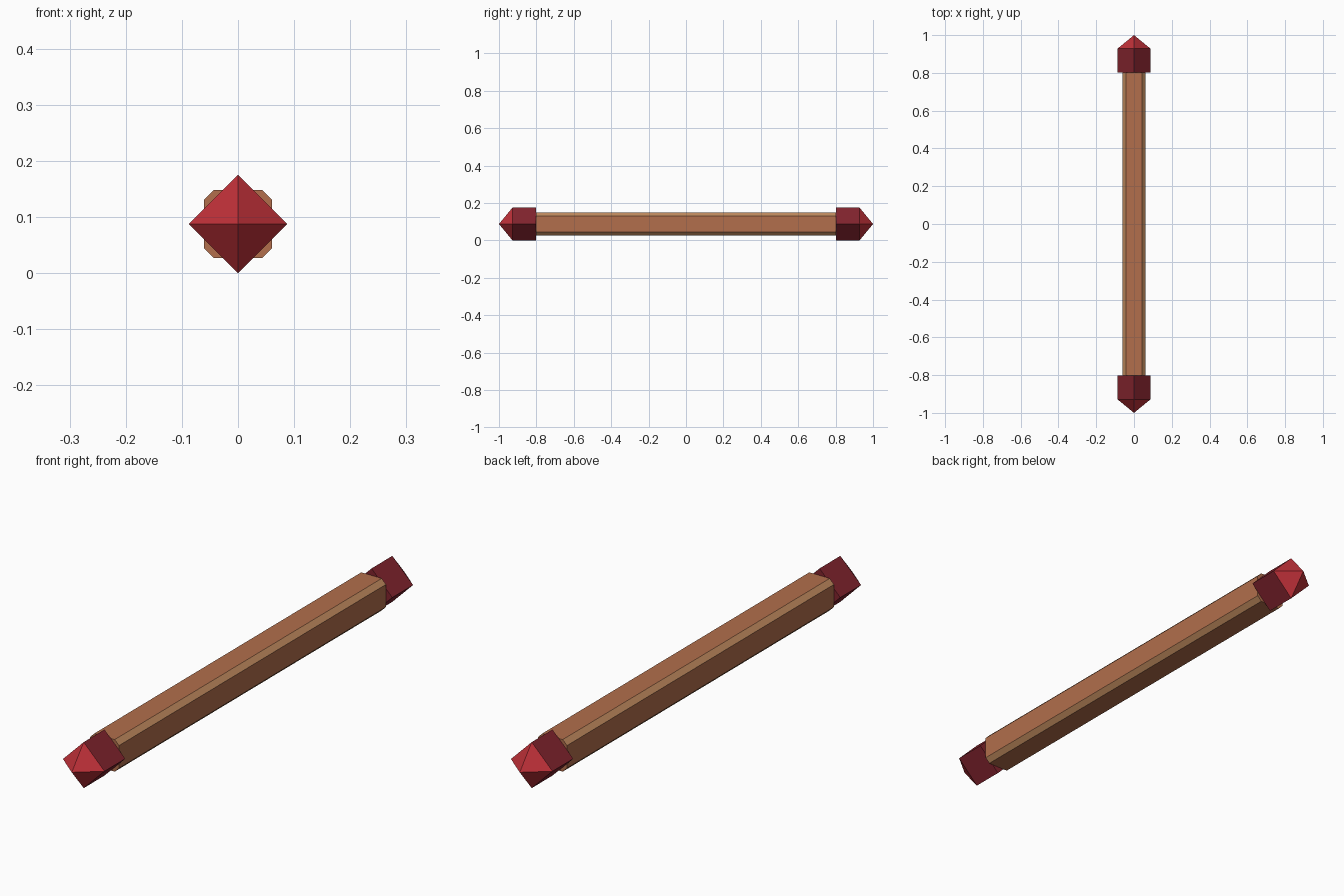
import bpy, math

if "Cube" in bpy.data.objects:
    bpy.data.objects.remove(bpy.data.objects["Cube"])

ZC = 0.0875   # height of the long axis


def material(name, rgb):
    m = bpy.data.materials.new(name)
    lin = [c / 12.92 if c <= 0.04045 else ((c + 0.055) / 1.055) ** 2.4
           for c in (v / 255 for v in rgb)]
    m.diffuse_color = (*lin, 1)
    m.use_nodes = True
    m.node_tree.nodes["Principled BSDF"].inputs["Base Color"].default_value = m.diffuse_color
    return m


wood = material("brown wood", (178, 110, 76))
edge_wood = material("light edge wood", (192, 138, 94))
dark_red = material("dark red", (130, 36, 46))
red = material("bright red", (190, 48, 56))


def loft(name, rings, tip, mats, rule):
    """Join equal rings of points along y; close the start, and the end flat or to a tip."""
    n = len(rings[0][1])
    verts = [(x, y, z + ZC) for y, ring in rings for x, z in ring]
    faces = [tuple(range(n))]
    for r in range(len(rings) - 1):
        for i in range(n):
            j = (i + 1) % n
            faces.append((r*n + i, r*n + n + i, r*n + n + j, r*n + j))
    last = (len(rings) - 1) * n
    if tip is None:
        faces.append(tuple(last + n - 1 - i for i in range(n)))
    else:
        verts.append((0, tip, ZC))
        faces += [(last + i, len(verts) - 1, last + (i + 1) % n) for i in range(n)]
    mesh = bpy.data.meshes.new(name)
    mesh.from_pydata(verts, [], faces)
    for m in mats:
        mesh.materials.append(m)
    for p in mesh.polygons:
        p.material_index = int(rule(p))
    ob = bpy.data.objects.new(name, mesh)
    bpy.context.collection.objects.link(ob)
    return ob


# shaft: square bar with lighter bevelled edges
A, B = 0.061, 0.043
octagon = [(A, -B), (A, B), (B, A), (-B, A), (-A, B), (-A, -B), (-B, -A), (B, -A)]
loft("shaft", [(-0.803, octagon), (0.803, octagon)], None, [wood, edge_wood],
     lambda p: abs(p.normal.x) > 0.3 and abs(p.normal.z) > 0.3)

# pointed end caps: diamond blocks with brighter pyramid tips
R = 0.0875
diamond = [(R, 0), (0, R), (-R, 0), (0, -R)]
cap = loft("back_cap", [(0.803, diamond), (0.928, diamond)], 1.0, [dark_red, red],
           lambda p: len(p.vertices) == 3)
front = bpy.data.objects.new("front_cap", cap.data)
front.rotation_euler.z = math.pi
bpy.context.collection.objects.link(front)
